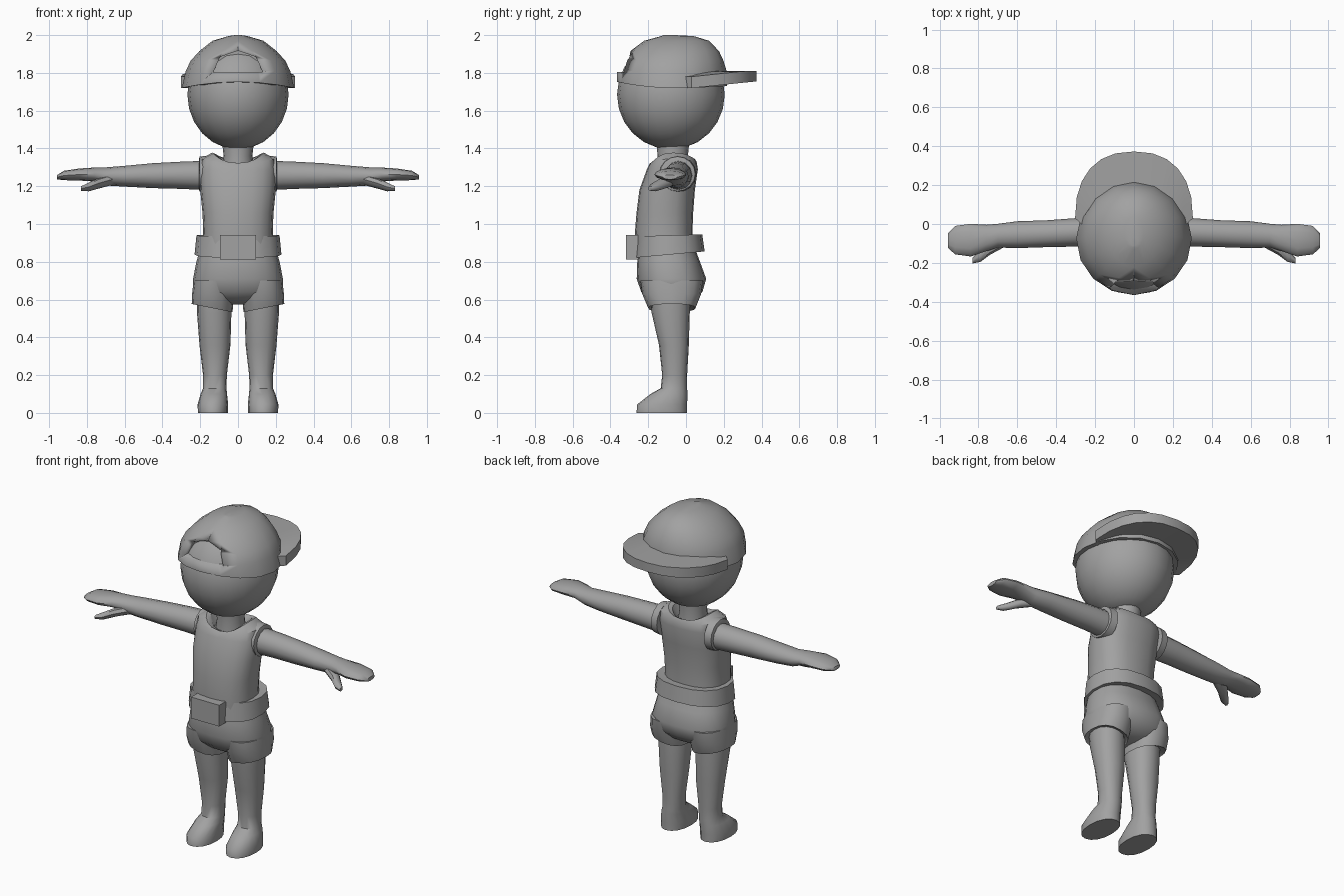
import bpy, bmesh, math

grey = bpy.data.materials.new("plain_grey")
grey.diffuse_color = (0.36, 0.36, 0.36, 1)


def finish(name, bm, mirror=False, angle=40):
    """Turn a bmesh into a smooth-shaded object, optionally mirrored in x."""
    bmesh.ops.recalc_face_normals(bm, faces=bm.faces)
    mesh = bpy.data.meshes.new(name)
    bm.to_mesh(mesh)
    bm.free()
    mesh.materials.append(grey)
    ob = bpy.data.objects.new(name, mesh)
    bpy.context.collection.objects.link(ob)
    bpy.ops.object.select_all(action='DESELECT')
    ob.select_set(True)
    bpy.context.view_layer.objects.active = ob
    bpy.ops.object.shade_smooth_by_angle(angle=math.radians(angle))
    if mirror:
        ob.modifiers.new("mirror", 'MIRROR').use_mirror_merge = False
    return ob


def skin(bm, loops, caps=True):
    """Bridge closed loops of points with quads."""
    rows = [[bm.verts.new(p) for p in loop] for loop in loops]
    n = len(rows[0])
    for a, b in zip(rows, rows[1:]):
        for i in range(n):
            j = (i + 1) % n
            bm.faces.new((a[i], a[j], b[j], b[i]))
    if caps:
        bm.faces.new(rows[0])
        bm.faces.new(rows[-1])


def power(v, p):
    return math.copysign(abs(v) ** p, v)


def loft_z(name, rings, n=16, p=1.0, mirror=False, angle=40):
    """Rings: z, cx, cy, rx, ry, then optional x tilt, y tilt, front dip, back dip."""
    loops = []
    for ring in rings:
        z, cx, cy, rx, ry, tx, ty, front, back = (tuple(ring) + (0,) * 4)[:9]
        loop = []
        for i in range(n):
            a = 2 * math.pi * i / n
            c, s = math.cos(a), math.sin(a)
            dx, dy = rx * power(c, p), ry * power(s, p)
            dip = (front if s < 0 else back) * s * s
            loop.append((cx + dx, cy + dy, z + tx * dx + ty * dy - dip))
        loops.append(loop)
    bm = bmesh.new()
    skin(bm, loops)
    return finish(name, bm, mirror, angle)


def loft_x(name, rings, n=12, angle=50):
    """Rings across x: x, cy, cz, ry, rz; mirrored to the other side."""
    bm = bmesh.new()
    skin(bm, [[(x, cy + ry * math.cos(2 * math.pi * i / n),
                cz + rz * math.sin(2 * math.pi * i / n)) for i in range(n)]
              for x, cy, cz, ry, rz in rings])
    return finish(name, bm, True, angle)


# Head and neck
head = []
for i in range(1, 12):
    a = math.pi * i / 12
    head.append((1.685 - 0.29 * math.cos(a), 0, -0.08,
                 0.268 * math.sin(a), 0.285 * math.sin(a)))
loft_z("head", head, n=20)
loft_z("neck", [(1.28, 0, -0.07, 0.088, 0.088), (1.36, 0, -0.07, 0.076, 0.08),
                (1.44, 0, -0.07, 0.085, 0.088)])

# Cap dome, with the edge raised at the opening side
cap = loft_z("cap_dome", [
    (1.72, 0, -0.075, 0.297, 0.291, 0, 0, -0.033, -0.01),
    (1.81, 0, -0.075, 0.277, 0.29),
    (1.865, 0, -0.07, 0.25, 0.268),
    (1.915, 0, -0.06, 0.205, 0.235),
    (1.97, 0, -0.05, 0.135, 0.172),
    (1.995, 0, -0.045, 0.05, 0.085),
    (2.0, 0, -0.09, 0.015, 0.03)], angle=45)

# Strap opening cut into the cap
bm = bmesh.new()
outline = [(-0.13, 1.805), (0.13, 1.805), (0.095, 1.885), (0, 1.917), (-0.095, 1.885)]
skin(bm, [[(x, y, z) for x, z in outline] for y in (-0.5, -0.27)])
cutter = finish("cap_opening_cutter", bm)
cutter.hide_render = True
cut = cap.modifiers.new("opening", 'BOOLEAN')
cut.operation = 'DIFFERENCE'
cut.solver = 'EXACT'
cut.object = cutter
bpy.context.view_layer.objects.active = cap
bpy.ops.object.modifier_apply(modifier="opening")
bpy.data.objects.remove(cutter)

# Cap brim: crescent slab
bm = bmesh.new()
sections = []
for i in range(13):
    a = math.pi * i / 12
    c, s = power(math.cos(a), 0.85), math.sin(a) ** 0.85
    rise = min(1, s * 1.2)
    top, low = 1.78 + 0.03 * rise, 1.72 + 0.035 * s
    inner = (0.25 * c, -0.02 + 0.2 * s)
    outer = (0.303 * c, 0.03 + 0.343 * s)
    sections.append([(*inner, top), (*outer, top), (*outer, low), (*inner, low)])
skin(bm, sections)
finish("cap_brim", bm, angle=35)

# Sleeveless shirt with scooped neckline
loft_z("shirt", [
    (0.88, 0, -0.115, 0.188, 0.152), (0.96, 0, -0.118, 0.184, 0.152),
    (1.06, 0, -0.112, 0.188, 0.150), (1.18, 0, -0.100, 0.200, 0.147),
    (1.29, 0, -0.072, 0.205, 0.135),
    (1.345, 0, -0.068, 0.194, 0.124, 0, 0, 0.025, 0.015),
    (1.378, 0, -0.068, 0.137, 0.116, 0, 0, 0.055, 0.035),
    (1.368, 0, -0.068, 0.114, 0.098, 0, 0, 0.055, 0.035),
    (1.31, 0, -0.068, 0.085, 0.085)], n=20, p=0.82, angle=35)

# Armhole rims
loft_x("armhole_rim", [(0.16, -0.045, 1.265, 0.1, 0.097), (0.203, -0.045, 1.265, 0.094, 0.092),
                       (0.207, -0.044, 1.262, 0.08, 0.082)], n=16, angle=30)

# Arms with flat mitten hands
loft_x("arm", [
    (0.16, -0.040, 1.257, 0.075, 0.078), (0.30, -0.043, 1.258, 0.073, 0.072),
    (0.45, -0.050, 1.256, 0.069, 0.066), (0.60, -0.055, 1.253, 0.069, 0.055),
    (0.70, -0.060, 1.252, 0.061, 0.048), (0.76, -0.072, 1.262, 0.068, 0.037),
    (0.84, -0.083, 1.262, 0.084, 0.032), (0.92, -0.083, 1.257, 0.073, 0.025),
    (0.957, -0.085, 1.248, 0.038, 0.012)])
loft_x("thumb", [
    (0.66, -0.075, 1.238, 0.04, 0.03), (0.74, -0.118, 1.215, 0.040, 0.028),
    (0.79, -0.162, 1.196, 0.033, 0.023), (0.83, -0.188, 1.188, 0.015, 0.012)], n=8)

# Belt and buckle
loft_z("belt", [
    (0.850, 0, -0.095, 0.180, 0.140, 0, 0.09), (0.838, 0, -0.087, 0.230, 0.186, 0, 0.09),
    (0.940, 0, -0.088, 0.220, 0.174, 0, 0.03), (0.936, 0, -0.100, 0.185, 0.145, 0, 0.03)],
    p=0.85, angle=35)
bm = bmesh.new()
bmesh.ops.create_cube(bm, size=1)
for v in bm.verts:
    v.co = (v.co.x * 0.19, -0.285 + v.co.y * 0.065, 0.878 + v.co.z * 0.13)
finish("buckle", bm, angle=30)

# Shorts: hips and two legs with hollow hems
loft_z("shorts_hips", [
    (0.87, 0, -0.100, 0.200, 0.148), (0.80, 0, -0.092, 0.220, 0.166),
    (0.71, 0, -0.077, 0.238, 0.184), (0.64, 0, -0.075, 0.236, 0.162),
    (0.595, 0, -0.072, 0.160, 0.115), (0.575, 0, -0.07, 0.060, 0.060)],
    n=20, p=0.85, angle=60)
loft_z("shorts_leg", [
    (0.70, 0.125, -0.076, 0.110, 0.165), (0.63, 0.132, -0.076, 0.111, 0.156),
    (0.555, 0.137, -0.075, 0.108, 0.125, 0.2), (0.570, 0.133, -0.078, 0.090, 0.100, 0.2)],
    p=0.85, mirror=True, angle=45)

# Legs with feet
loft_z("leg", [
    (0.62, 0.127, -0.083, 0.092, 0.103), (0.53, 0.126, -0.081, 0.091, 0.101),
    (0.36, 0.122, -0.064, 0.082, 0.079), (0.20, 0.122, -0.060, 0.063, 0.066),
    (0.13, 0.123, -0.064, 0.062, 0.070), (0.10, 0.128, -0.090, 0.070, 0.098),
    (0.045, 0.133, -0.126, 0.081, 0.132), (0.0, 0.133, -0.128, 0.079, 0.134)],
    p=0.92, mirror=True, angle=50)
